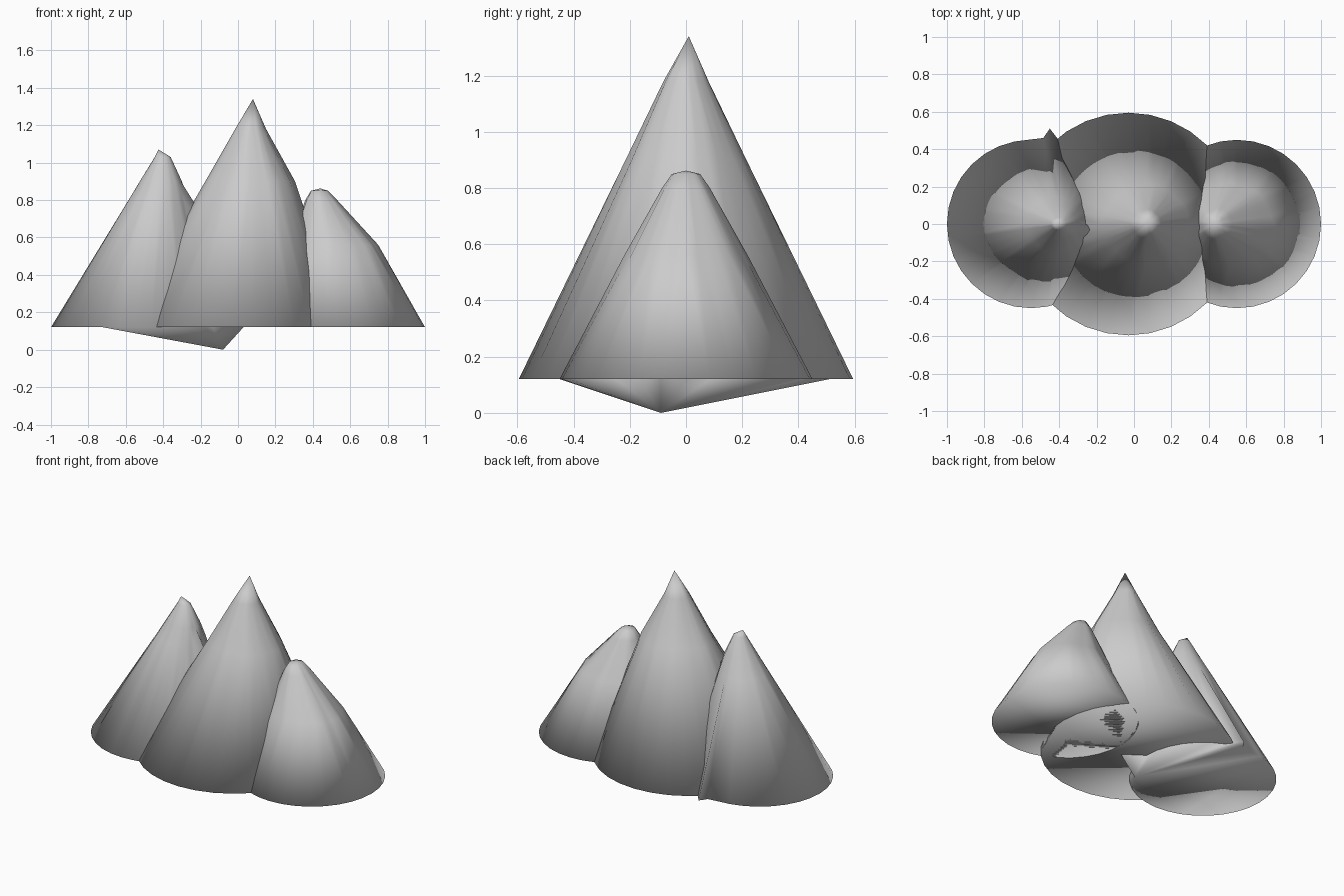
import bpy, bmesh, math, random

if "Cube" in bpy.data.objects:
    bpy.data.objects.remove(bpy.data.objects["Cube"])

random.seed(4)
N = 32
BASE = 0.12


def peak(name, rows, apex, moves=None, fan_to=None):
    """Cone of stacked rings; rows are (z, x_left, x_right, half_depth)."""
    bm = bmesh.new()
    flute = [random.uniform(0.93, 1.0) for _ in range(N)]
    for i in (0, N // 4, N // 2, 3 * N // 4):
        flute[i] = 1.0
    rings = []
    for k, (z, x0, x1, ry) in enumerate(rows):
        cx, rx = (x0 + x1) / 2, (x1 - x0) / 2
        ring = []
        for i in range(N):
            a = 2 * math.pi * i / N
            f = flute[i] if k else 1.0
            ring.append(bm.verts.new((cx + f * rx * math.cos(a),
                                      f * ry * math.sin(a), z)))
        rings.append(ring)
    for (k, i), co in (moves or {}).items():
        rings[k][i].co = co
    tip = bm.verts.new(apex)
    for i in range(N):
        j = (i + 1) % N
        for lo, hi in zip(rings, rings[1:]):
            bm.faces.new((lo[i], lo[j], hi[j], hi[i]))
        bm.faces.new((rings[-1][i], rings[-1][j], tip))
    # underside, optionally fanned to one sagging rim point
    base = rings[0]
    if fan_to is None:
        bm.faces.new(base[::-1])
    else:
        s, a, b = fan_to
        i = (s + 1) % N
        while i != a:
            bm.faces.new((base[s], base[(i + 1) % N], base[i]))
            i = (i + 1) % N
        bm.faces.new((base[s], base[b], base[a]))
        i = b
        while i != (s - 1) % N:
            bm.faces.new((base[s], base[(i + 1) % N], base[i]))
            i = (i + 1) % N
        bm.faces.new([base[m] for m in range(b, a - 1, -1)])
    bmesh.ops.triangulate(bm, faces=[f for f in bm.faces if len(f.verts) == 4])
    bmesh.ops.recalc_face_normals(bm, faces=bm.faces)
    # shading runs smoothly over the rim on to the underside
    for f in bm.faces:
        f.smooth = True
    me = bpy.data.meshes.new(name)
    bm.to_mesh(me)
    bm.free()
    ob = bpy.data.objects.new(name, me)
    bpy.context.collection.objects.link(ob)


# tall middle peak, swollen on its right flank
peak("middle_peak", [
    (BASE, -0.625, 0.565, 0.595),
    (0.90, -0.175, 0.305, 0.215),
    (1.18, -0.015, 0.15, 0.08),
], (0.08, 0.01, 1.34))

# left peak with one rim corner sagging to the ground and one pulled outward
peak("left_peak", [
    (BASE, -1.0, -0.10, 0.45),
    (0.80, -0.585, -0.27, 0.15),
    (0.90, -0.525, -0.30, 0.10),
    (1.03, -0.445, -0.36, 0.035),
], (-0.425, 0.0, 1.07),
    moves={(0, 31): (-0.08, -0.09, 0.0), (1, 31): (0.12, -0.09, 0.22),
           (0, 7): (-0.45, 0.51, BASE), (0, 8): (-0.485, 0.46, BASE)},
    fan_to=(31, 10, 22))

# right peak with a blunt top and bulging outer flank
peak("right_peak", [
    (BASE, 0.10, 1.0, 0.45),
    (0.56, 0.27, 0.75, 0.22),
    (0.80, 0.36, 0.53, 0.085),
    (0.85, 0.39, 0.48, 0.05),
], (0.44, 0.0, 0.862))
